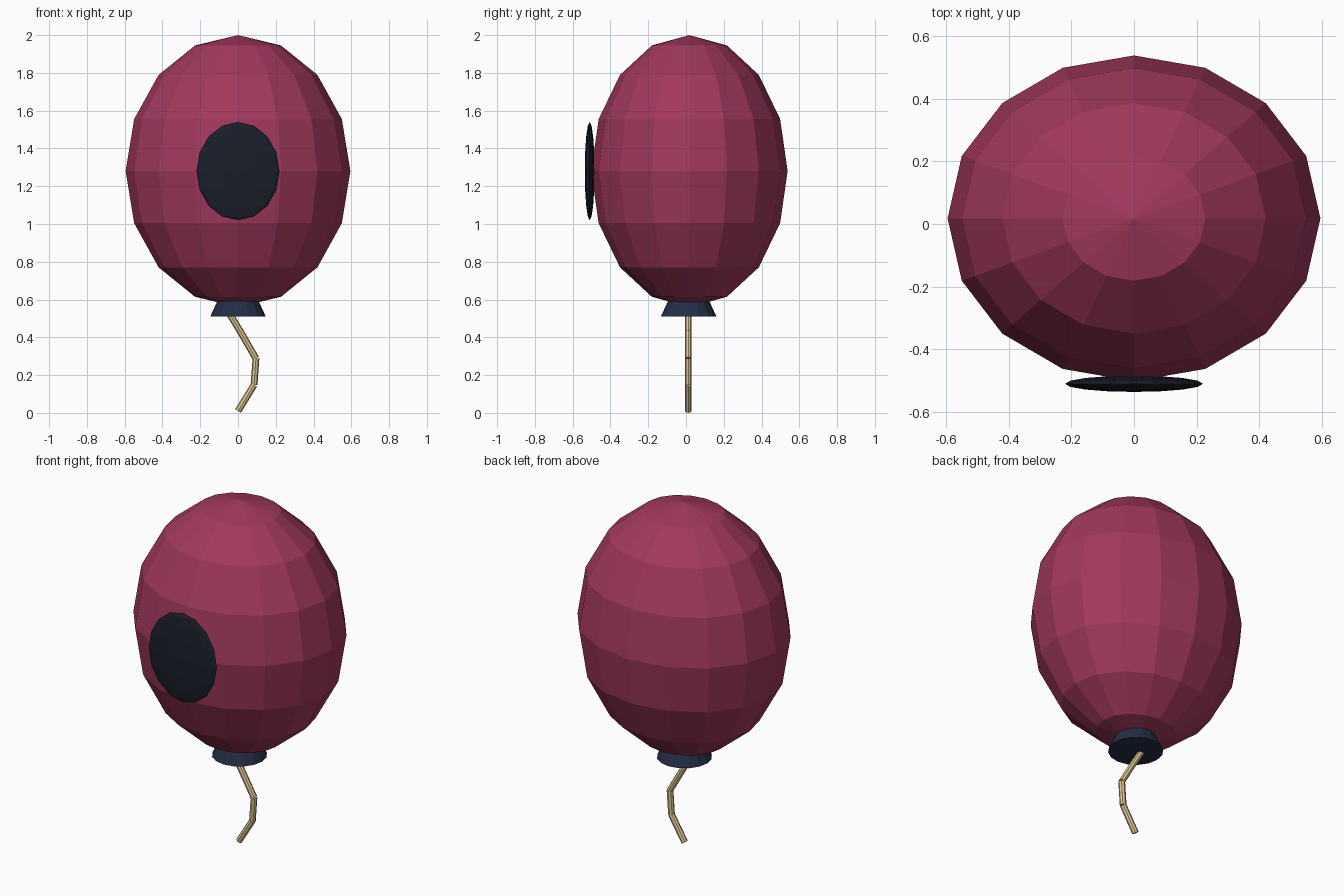
import bpy
from mathutils import Vector

if "Cube" in bpy.data.objects:
    bpy.data.objects.remove(bpy.data.objects["Cube"])

YC = 0.018  # balloon axis, shifted so the front disc keeps the model centred


def paint(obj, name, rgb):
    obj.name = name
    mat = bpy.data.materials.get(name.split("_")[0]) or bpy.data.materials.new(name.split("_")[0])
    mat.diffuse_color = (*rgb, 1)
    mat.use_nodes = True
    mat.node_tree.nodes["Principled BSDF"].inputs["Base Color"].default_value = mat.diffuse_color
    obj.data.materials.append(mat)
    return obj


def ellipsoid(name, loc, radii, rgb):
    bpy.ops.mesh.primitive_uv_sphere_add(segments=16, ring_count=8, radius=1, location=loc)
    obj = bpy.context.object
    obj.scale = radii
    return paint(obj, name, rgb)


def rod(name, a, b, radius, rgb):
    a, b = Vector(a), Vector(b)
    d = b - a
    bpy.ops.mesh.primitive_cylinder_add(vertices=8, radius=radius, depth=d.length, location=(a + b) / 2)
    obj = bpy.context.object
    obj.rotation_euler = d.to_track_quat('Z', 'Y').to_euler()
    return paint(obj, name, rgb)


# Balloon body and the dark disc on its front
ellipsoid("balloon", (0, YC, 1.28), (0.595, 0.52, 0.72), (0.36, 0.04, 0.11))
ellipsoid("disc", (0, -0.51, 1.28), (0.22, 0.026, 0.26), (0.01, 0.013, 0.022))

# Flared knot
bpy.ops.mesh.primitive_cone_add(vertices=16, radius1=0.147, radius2=0.083, depth=0.14,
                                location=(0, YC - 0.004, 0.58))
paint(bpy.context.object, "knot", (0.017, 0.027, 0.06))

# Wavy string made of short straight rods
path = [(0.0, 0.01), (0.085, 0.148), (0.095, 0.288), (0.013, 0.43), (-0.06, 0.55)]
for i, (p, q) in enumerate(zip(path, path[1:])):
    rod(f"string_{i + 1}", (p[0], YC - 0.006, p[1]), (q[0], YC - 0.006, q[1]), 0.018, (0.72, 0.58, 0.28))
